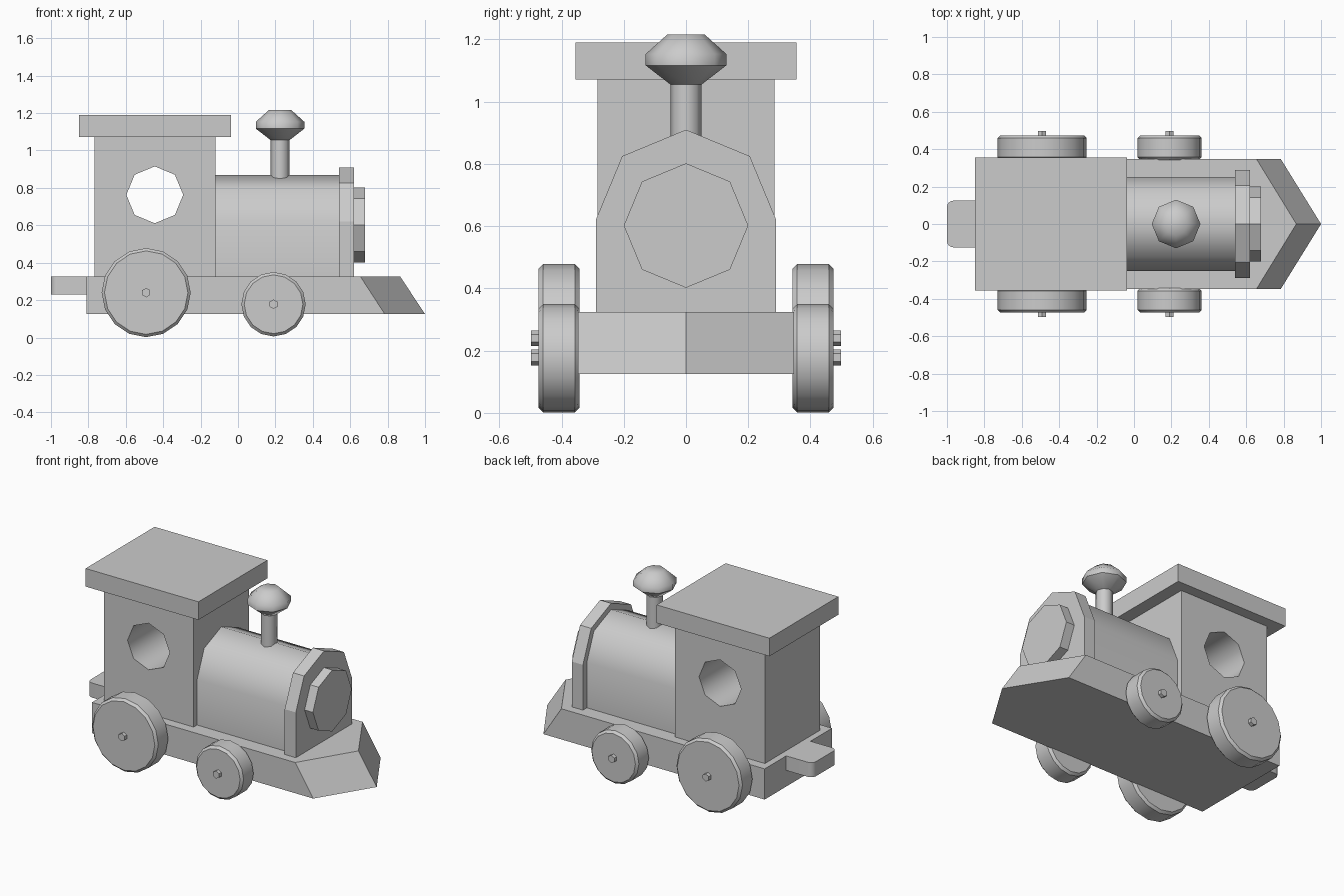
import bpy, bmesh
from math import pi, sin, cos, radians

if "Cube" in bpy.data.objects:
    bpy.data.objects.remove(bpy.data.objects["Cube"])


def finish(name, bm, smooth=None):
    bmesh.ops.recalc_face_normals(bm, faces=bm.faces)
    me = bpy.data.meshes.new(name)
    bm.to_mesh(me)
    bm.free()
    ob = bpy.data.objects.new(name, me)
    bpy.context.collection.objects.link(ob)
    if smooth:
        bpy.ops.object.select_all(action='DESELECT')
        ob.select_set(True)
        bpy.context.view_layer.objects.active = ob
        bpy.ops.object.shade_smooth_by_angle(angle=radians(smooth))
    return ob


def loft(name, rings, smooth=None):
    """Skin a list of equal-length closed rings and cap both ends."""
    bm = bmesh.new()
    vs = [[bm.verts.new(p) for p in r] for r in rings]
    n = len(vs[0])
    for a, b in zip(vs, vs[1:]):
        for i in range(n):
            j = (i + 1) % n
            bm.faces.new((a[i], a[j], b[j], b[i]))
    bm.faces.new(vs[0])
    bm.faces.new(vs[-1])
    return finish(name, bm, smooth)


def box(name, x0, x1, y, z0, z1):
    return loft(name, [[(x0, -y, z), (x1, -y, z), (x1, y, z), (x0, y, z)] for z in (z0, z1)])


def lathe(name, axis, centre, profile, sides, smooth=None):
    """Turn (radius, position) pairs about an axis; a corner points up."""
    def point(r, t, a):
        u, v = r * sin(a), r * cos(a)
        p = {'X': (t, u, v), 'Y': (u, t, v), 'Z': (u, v, t)}[axis]
        return tuple(c + d for c, d in zip(centre, p))
    rings = [[point(r, t, 2 * pi * i / sides) for i in range(sides)] for r, t in profile]
    return loft(name, rings, smooth)


def arch(name, x0, x1, r, smooth=None):
    """Half-round top over straight sides."""
    yz = [(-r, 0.325)] + [(-r * cos(i * pi / 4), 0.62 + r * sin(i * pi / 4)) for i in range(5)] + [(r, 0.325)]
    return loft(name, [[(x, y, z) for y, z in yz] for x in (x0, x1)], smooth)


# chassis with pointed, sloping nose
W = 0.347
loft("chassis", [[(-0.81, -W, z), (side, -W, z), (tip, 0, z), (side, W, z), (-0.81, W, z)]
                 for z, side, tip in ((0.125, 0.785, 1.0), (0.325, 0.655, 0.868))])

# rear coupler with rounded corners
R = 0.035
corner = [(-1 + R - R * sin(a * pi / 8), 0.125 - R + R * cos(a * pi / 8)) for a in range(5)]
outline = [(-0.80, 0.125)] + corner + [(x, -y) for x, y in reversed(corner)] + [(-0.80, -0.125)]
loft("rear_coupler", [[(x, y, z) for x, y in outline] for z in (0.23, 0.325)], 30)

# cab with a window cut right through
cab = box("cab", -0.768, -0.12, 0.285, 0.325, 1.072)
cutter = lathe("window_cutter", 'Y', (-0.445, 0, 0.763), [(0.152, -0.5), (0.152, 0.5)], 8, 50)
cutter.hide_render = True
cutter.hide_viewport = True
cutter.display_type = 'WIRE'
cut = cab.modifiers.new("window", 'BOOLEAN')
cut.object = cutter
cut.operation = 'DIFFERENCE'
cut.solver = 'EXACT'
box("cab_roof", -0.85, -0.037, 0.355, 1.072, 1.19)

# boiler, front ring and round door
arch("boiler", -0.12, 0.545, 0.25, 50)
arch("boiler_front_ring", 0.54, 0.62, 0.29)
lathe("boiler_door", 'X', (0, 0, 0.602), [(0.2, 0.61), (0.2, 0.68)], 8)

# chimney pipe and flared cap
lathe("chimney_pipe", 'Z', (0.225, 0, 0), [(0.05, 0.85), (0.05, 1.06)], 8, 50)
lathe("chimney_cap", 'Z', (0.225, 0, 0),
      [(0.05, 1.055), (0.13, 1.117), (0.13, 1.153), (0.06, 1.216)], 8, 50)

# wheels and axles
B = 0.015
for place, x, r, z in (("rear", -0.491, 0.238, 0.24), ("front", 0.19, 0.172, 0.178)):
    lathe(place + "_axle", 'Y', (x, 0, z), [(0.025, -0.498), (0.025, 0.498)], 6)
    for side, s in (("right", -1), ("left", 1)):
        profile = [(r - B, 0.342), (r, 0.342 + B), (r, 0.474 - B), (r - B, 0.474)]
        lathe(f"{place}_{side}_wheel", 'Y', (x, 0, z), [(q, s * t) for q, t in profile], 16, 40)
